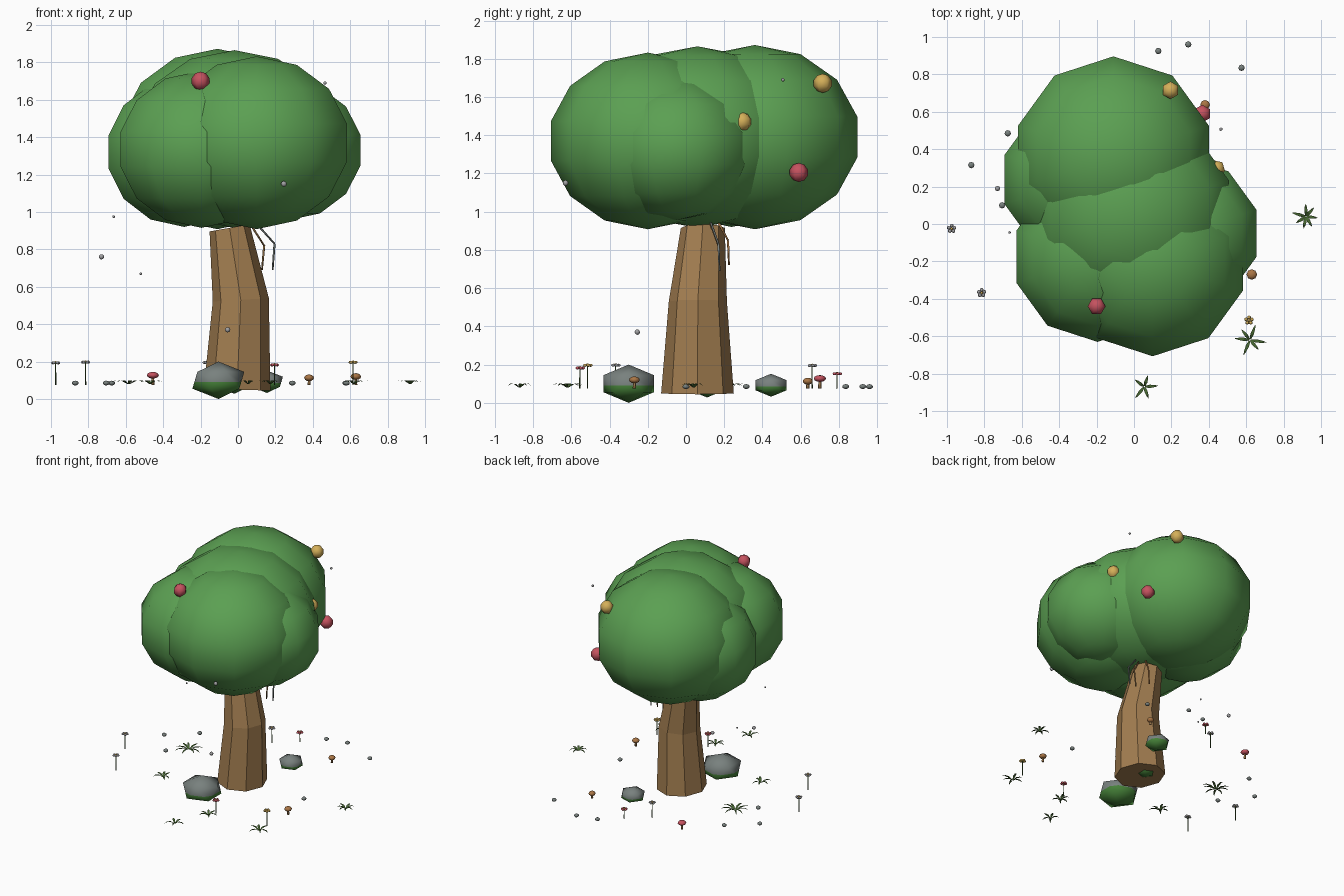
import bpy, bmesh, math, random
from mathutils import Matrix, Vector

if "Cube" in bpy.data.objects:
    bpy.data.objects.remove(bpy.data.objects["Cube"])

random.seed(4)


def material(name, rgb):
    m = bpy.data.materials.new(name)
    m.diffuse_color = (*rgb, 1)
    m.use_nodes = True
    m.node_tree.nodes["Principled BSDF"].inputs["Base Color"].default_value = m.diffuse_color
    return m


LEAF = material("leaf green", (0.105, 0.35, 0.085))
BARK = material("bark brown", (0.36, 0.205, 0.08))
RED = material("fruit red", (0.56, 0.085, 0.115))
YELLOW = material("fruit yellow", (0.66, 0.43, 0.10))
STONE = material("stone grey", (0.19, 0.22, 0.21))
MOSS = material("moss green", (0.06, 0.22, 0.04))
GRASS = material("grass green", (0.06, 0.13, 0.03))
CAP = material("mushroom brown", (0.40, 0.18, 0.06))
PALE = material("petal grey", (0.36, 0.36, 0.37))


def finish(bm, name, mats, smooth=True):
    bmesh.ops.recalc_face_normals(bm, faces=bm.faces[:])
    for f in bm.faces:
        f.smooth = smooth
    me = bpy.data.meshes.new(name)
    bm.to_mesh(me)
    bm.free()
    for m in mats:
        me.materials.append(m)
    ob = bpy.data.objects.new(name, me)
    bpy.context.collection.objects.link(ob)
    return ob


def paint(verts, index):
    for f in {f for v in verts for f in v.link_faces}:
        f.material_index = index


def ball(bm, loc, size, segs, rings, index=0, spin=0):
    mat = Matrix.Translation(loc) @ Matrix.Rotation(spin, 4, "Z") @ Matrix.Diagonal((*size, 1))
    new = bmesh.ops.create_uvsphere(bm, u_segments=segs, v_segments=rings, radius=1, matrix=mat)
    paint(new["verts"], index)


def rod(bm, a, b, r1, r2, segs=5, index=0):
    a, b = Vector(a), Vector(b)
    rot = (b - a).to_track_quat("Z", "Y").to_matrix().to_4x4()
    new = bmesh.ops.create_cone(bm, cap_ends=True, segments=segs, radius1=r1, radius2=r2,
                                depth=(b - a).length, matrix=Matrix.Translation((a + b) / 2) @ rot)
    paint(new["verts"], index)


# Canopy clusters: x, y, z, width radius, height radius
for x, y, z, r, h in [(-0.11, 0.36, 1.39, 0.55, 0.482), (0.10, -0.20, 1.37, 0.52, 0.462),
                      (0.265, -0.05, 1.33, 0.42, 0.375), (-0.288, 0.238, 1.32, 0.436, 0.40),
                      (-0.195, -0.175, 1.335, 0.467, 0.42), (-0.02, 0.06, 1.39, 0.57, 0.475)]:
    bm = bmesh.new()
    ball(bm, (x, y, z), (r, r, h), 10, 7)
    finish(bm, "canopy_cluster", [LEAF])

# Leaning eight-sided trunk: ring centre, radii, tilt
bm = bmesh.new()
rings = []
for cx, cy, cz, rx, ry, tilt in [(-0.005, 0.06, 0.05, 0.178, 0.19, -0.03),
                                 (0.015, 0.062, 0.53, 0.15, 0.152, 0.06),
                                 (-0.045, 0.088, 0.915, 0.107, 0.115, 0.18)]:
    ring = []
    for i in range(8):
        a = i * math.tau / 8
        dx = rx * math.cos(a)
        ring.append(bm.verts.new((cx + dx, cy + ry * math.sin(a), cz + dx * tilt)))
    rings.append(ring)
for lo, hi in zip(rings, rings[1:]):
    for i in range(8):
        j = (i + 1) % 8
        bm.faces.new((lo[i], lo[j], hi[j], hi[i]))
bm.faces.new(rings[0])
bm.faces.new(rings[-1])
finish(bm, "trunk", [BARK], smooth=False)

# Fruit on the canopy
for x, y, z, m, spin in [(-0.2, -0.44, 1.70, RED, 0.52), (0.365, 0.59, 1.205, RED, 0),
                         (0.195, 0.715, 1.672, YELLOW, 0), (0.44, 0.295, 1.47, YELLOW, 0.3)]:
    bm = bmesh.new()
    ball(bm, (x, y, z), (0.05, 0.05, 0.05), 6, 5, spin=spin)
    finish(bm, "fruit", [m])

# Rocks, grey above and mossy below
for x, y, z, r, h in [(-0.105, -0.30, 0.1, 0.155, 0.1), (0.155, 0.445, 0.092, 0.095, 0.06),
                      (-0.02, 0.11, 0.085, 0.09, 0.057)]:
    bm = bmesh.new()
    bmesh.ops.create_icosphere(bm, subdivisions=1, radius=1,
                               matrix=Matrix.Translation((x, y, z)) @ Matrix.Diagonal((r, r, h, 1)))
    cut = z - 0.1 * h
    bmesh.ops.bisect_plane(bm, geom=bm.verts[:] + bm.edges[:] + bm.faces[:],
                           plane_co=(0, 0, cut), plane_no=(0, 0, 1))
    for f in bm.faces:
        f.material_index = int(f.calc_center_median().z < cut)
    finish(bm, "rock", [STONE, MOSS])

# Pebbles
bm = bmesh.new()
for x, y in [(0.13, 0.925), (0.29, 0.96), (0.575, 0.835), (-0.675, 0.485),
             (-0.87, 0.315), (-0.705, 0.1), (0.58, 0.0)]:
    ball(bm, (x, y, 0.085), (0.018, 0.018, 0.013), 8, 5)
finish(bm, "pebbles", [STONE])

# Drifting seeds
bm = bmesh.new()
for x, y, z, r in [(-0.665, -0.045, 0.975, 0.007), (-0.73, 0.19, 0.76, 0.014), (-0.52, 0.1, 0.67, 0.007),
                   (-0.055, -0.255, 0.37, 0.014), (0.245, -0.63, 1.15, 0.015), (0.465, 0.507, 1.69, 0.009)]:
    ball(bm, (x, y, z), (r, r, r), 8, 6)
finish(bm, "drifting_seeds", [PALE])

# Mushrooms
for x, y, z, r, m in [(-0.455, 0.70, 0.122, 0.032, RED), (0.38, 0.637, 0.108, 0.026, CAP),
                      (0.63, -0.27, 0.115, 0.028, CAP)]:
    bm = bmesh.new()
    rod(bm, (x, y, 0.075), (x, y, z), 0.009, 0.007, 6, 1)
    ball(bm, (x, y, z + 0.005), (r, r, 0.018), 8, 6)
    finish(bm, "mushroom", [m, BARK])

# Flowers: thin stem, five petals and a centre
for x, y, z, m in [(-0.975, -0.025, 0.193, PALE), (-0.815, -0.368, 0.197, PALE), (-0.165, 0.66, 0.195, PALE),
                   (0.615, -0.515, 0.196, YELLOW), (0.195, -0.555, 0.182, RED), (-0.01, 0.79, 0.152, RED)]:
    bm = bmesh.new()
    rod(bm, (x, y, 0.075), (x, y, z), 0.004, 0.003, 5, 1)
    for i in range(5):
        a = i * math.tau / 5 + 0.3
        ball(bm, (x + 0.016 * math.cos(a), y + 0.016 * math.sin(a), z), (0.0105, 0.0105, 0.008), 6, 4)
    ball(bm, (x, y, z + 0.003), (0.008, 0.008, 0.007), 6, 4, 2)
    finish(bm, "flower", [m, GRASS, YELLOW])

# Grass tufts of arching flat blades
for x, y, size, n in [(0.92, 0.04, 0.08, 7), (0.62, -0.62, 0.09, 6), (0.055, -0.87, 0.08, 5),
                      (0.172, -0.62, 0.08, 6), (-0.585, 0.22, 0.12, 9), (-0.47, -0.27, 0.08, 6)]:
    bm = bmesh.new()
    for i in range(n):
        a = (i + random.uniform(-0.25, 0.25)) * math.tau / n
        out, side = Vector((math.cos(a), math.sin(a), 0)), Vector((-math.sin(a), math.cos(a), 0))
        length = size * random.uniform(0.75, 1.0)
        prev = None
        for t, w, z in [(0.05, 0.004, 0.08), (0.4, 0.009, 0.098), (0.75, 0.006, 0.1), (1, 0.0008, 0.09)]:
            p = Vector((x, y, z)) + out * length * t
            pair = [bm.verts.new(p - side * w), bm.verts.new(p + side * w)]
            if prev:
                bm.faces.new((prev[0], pair[0], pair[1], prev[1]))
            prev = pair
    finish(bm, "grass_tuft", [GRASS], smooth=False)

# Bent twigs hanging below the canopy
for m, pts in [(STONE, [(0.07, 0.12, 0.97), (0.195, 0.17, 0.83), (0.185, 0.175, 0.69)]),
               (BARK, [(0.05, 0.12, 0.96), (0.14, 0.17, 0.82), (0.128, 0.175, 0.69)]),
               (CAP, [(0.03, 0.16, 0.96), (0.05, 0.22, 0.85), (0.045, 0.225, 0.72)])]:
    bm = bmesh.new()
    for a, b in zip(pts, pts[1:]):
        rod(bm, a, b, 0.006, 0.005)
    finish(bm, "hanging_twig", [m])
